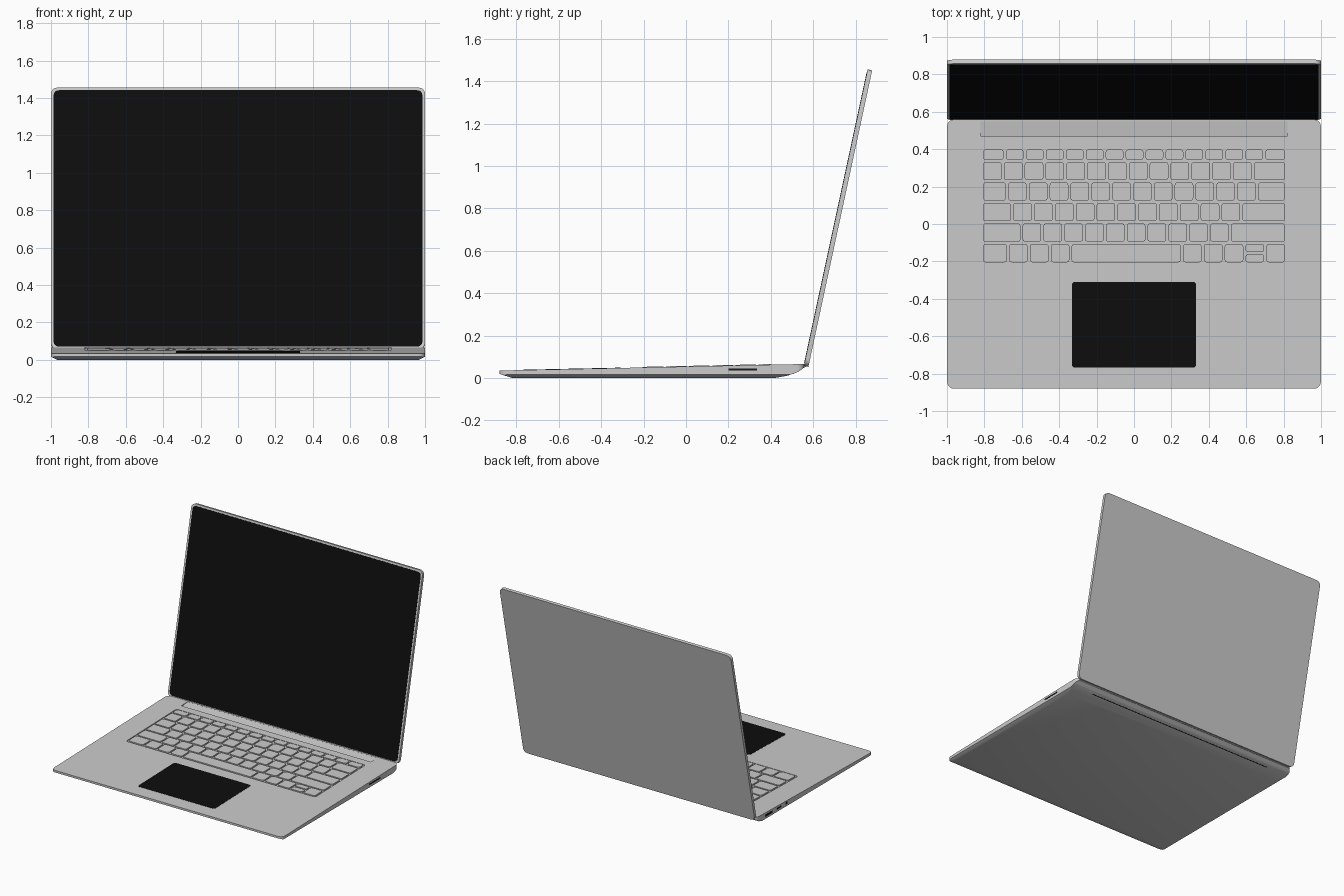
import bpy, bmesh, math
from mathutils import Vector, Matrix

if "Cube" in bpy.data.objects:
    bpy.data.objects.remove(bpy.data.objects["Cube"])


def material(name, v):
    m = bpy.data.materials.new(name)
    m.diffuse_color = (v[0], v[1], v[2], 1)
    m.use_nodes = True
    m.node_tree.nodes["Principled BSDF"].inputs["Base Color"].default_value = m.diffuse_color
    return m


SILVER = material("silver metal", (0.6, 0.6, 0.6))
BLACK = material("gloss black", (0.004, 0.004, 0.004))
DARK = material("port black", (0.01, 0.01, 0.01))


def deck(y, off=0.0):
    """Height of the sloping top of the base."""
    return 0.035 + (y + 0.88) * 0.0215 + off


def prism(bm, x0, x1, y0, y1, r, lo, hi, seg=5):
    """Rounded rectangle in plan, between two height functions of y."""
    pts = []
    corners = [(x1 - r, y1 - r), (x0 + r, y1 - r), (x0 + r, y0 + r), (x1 - r, y0 + r)]
    for k, (cx, cy) in enumerate(corners):
        for i in range(seg + 1):
            a = math.pi / 2 * (k + i / seg)
            pts.append((cx + r * math.cos(a), cy + r * math.sin(a)))
    bot = [bm.verts.new((x, y, lo(y))) for x, y in pts]
    top = [bm.verts.new((x, y, hi(y))) for x, y in pts]
    bm.faces.new(top)
    bm.faces.new(bot[::-1])
    n = len(pts)
    for i in range(n):
        j = (i + 1) % n
        bm.faces.new((bot[i], bot[j], top[j], top[i]))


def finish(bm, name, mat, smooth=True):
    bmesh.ops.recalc_face_normals(bm, faces=bm.faces)
    me = bpy.data.meshes.new(name)
    bm.to_mesh(me)
    bm.free()
    ob = bpy.data.objects.new(name, me)
    bpy.context.collection.objects.link(ob)
    me.materials.append(mat)
    if smooth:
        bpy.ops.object.select_all(action='DESELECT')
        ob.select_set(True)
        bpy.context.view_layer.objects.active = ob
        bpy.ops.object.shade_smooth_by_angle(angle=math.radians(25))
    return ob


def box(name, mat, center, size, rot_x=0.0):
    bm = bmesh.new()
    bmesh.ops.create_cube(bm, size=1)
    bm.transform(Matrix.Translation(center) @ Matrix.Rotation(rot_x, 4, 'X')
                 @ Matrix.Diagonal((*size, 1)))
    return finish(bm, name, mat, False)


def slice_off(bm, co, no):
    """Cut away everything on the normal side of a plane and cap the cut."""
    bmesh.ops.bisect_plane(bm, geom=bm.verts[:] + bm.edges[:] + bm.faces[:],
                           plane_co=co, plane_no=no, clear_outer=True)
    bmesh.ops.holes_fill(bm, edges=[e for e in bm.edges if e.is_boundary], sides=0)


# base: rounded slab with chamfered underside and upswept back
bm = bmesh.new()
prism(bm, -0.999, 0.999, -0.88, 0.558, 0.035, lambda y: 0.0, deck)
slice_off(bm, (0, -0.88, 0.019), (0, -0.019, -0.06))
for s in (-1, 1):
    slice_off(bm, (s, 0, 0.016), (s * 0.016, 0, -0.035))
sweep = [(0.42, 0.0), (0.48, 0.011), (0.53, 0.029), (0.558, 0.05)]
for (ya, za), (yb, zb) in zip(sweep, sweep[1:]):
    slice_off(bm, (0, ya, za), (0, zb - za, ya - yb))
base = finish(bm, "base", SILVER, False)

# cutters: keyboard well and the hinge-side vent groove
bm = bmesh.new()
prism(bm, -0.818, 0.818, -0.215, 0.407, 0.015,
      lambda y: deck(y, -0.006), lambda y: deck(y, 0.03))
well = finish(bm, "well_cutter", SILVER, False)
bm = bmesh.new()
prof = [(0.47, deck(0.47, -0.01)), (0.47, deck(0.47, 0.02)),
        (0.548, deck(0.548, 0.02)), (0.548, deck(0.548, -0.0005))]
ends = [[bm.verts.new((x, y, z)) for y, z in prof] for x in (-0.82, 0.82)]
bm.faces.new(ends[0])
bm.faces.new(ends[1][::-1])
for i in range(4):
    j = (i + 1) % 4
    bm.faces.new((ends[0][i], ends[0][j], ends[1][j], ends[1][i]))
groove = finish(bm, "vent_cutter", SILVER, False)
bpy.context.view_layer.objects.active = base
for cutter in (well, groove):
    mod = base.modifiers.new("cut", 'BOOLEAN')
    mod.object = cutter
    mod.operation = 'DIFFERENCE'
    mod.solver = 'EXACT'
    bpy.ops.object.modifier_apply(modifier=mod.name)
    bpy.data.objects.remove(cutter)
bpy.ops.object.select_all(action='DESELECT')
base.select_set(True)
bpy.ops.object.shade_smooth_by_angle(angle=math.radians(25))

# keyboard: rows given as (front y, back y, key widths in units)
rows = [
    (0.343, 0.398, [1.1] + [0.96] * 13 + [1.05]),
    (0.234, 0.331, [1] * 13 + [1.6]),
    (0.125, 0.222, [1.2] + [1] * 12 + [1.4]),
    (0.015, 0.112, [1.45] + [1] * 11 + [2.15]),
    (-0.095, 0.003, [1.9] + [1] * 10 + [2.7]),
    (-0.205, -0.107, [1.25, 1, 1, 1, 5.35, 1, 1, 1, 1, 1]),
]
bm = bmesh.new()
gap = 0.006
for ri, (y0, y1, widths) in enumerate(rows):
    x, unit = -0.813, 1.626 / sum(widths)
    for ki, w in enumerate(widths):
        x0, x1 = x + gap, x + w * unit - gap
        x += w * unit
        spans = [(y0, y1)]
        if ri == 5 and ki == 8:  # half-height arrow keys
            mid = (y0 + y1) / 2
            spans = [(y0, mid - gap), (mid + gap, y1)]
        for a, b in spans:
            prism(bm, x0, x1, a, b, 0.014, lambda y: deck(y, -0.006),
                  lambda y: deck(y, 0.003), 4)
finish(bm, "keys", SILVER)

# trackpad
bm = bmesh.new()
prism(bm, -0.332, 0.332, -0.767, -0.31, 0.015,
      lambda y: deck(y, -0.002), lambda y: deck(y, 0.0015))
finish(bm, "trackpad", BLACK)

# lid and screen: built flat, then stood up and leaned back
tilt = math.radians(12.14)
stand = Matrix.Translation((0, 0.556, 0.057)) @ Matrix.Rotation(math.pi / 2 - tilt, 4, 'X')
bm = bmesh.new()
prism(bm, -1, 1, 0, 1.431, 0.035, lambda y: -0.022, lambda y: 0.0)
bm.transform(stand)
finish(bm, "lid", SILVER)
bm = bmesh.new()
prism(bm, -0.986, 0.986, 0.014, 1.416, 0.028, lambda y: -0.002, lambda y: 0.0015)
bm.transform(stand)
finish(bm, "screen", BLACK)

# hinge bar tucked between base and lid
bm = bmesh.new()
bmesh.ops.create_cone(bm, cap_ends=True, segments=16, radius1=0.006, radius2=0.006, depth=1.6)
bm.transform(Matrix.Translation((0, 0.56, 0.056)) @ Matrix.Rotation(math.pi / 2, 4, 'Y'))
finish(bm, "hinge", SILVER)

# side ports and the exhaust slot under the back edge
box("charge_port", DARK, (0.998, 0.267, 0.04), (0.004, 0.135, 0.011))
for name, y, w, h in (("large_port", 0.40, 0.085, 0.018),
                      ("small_port", 0.275, 0.05, 0.012),
                      ("audio_jack", 0.185, 0.022, 0.018)):
    box(name, DARK, (-0.998, y, 0.04), (0.004, w, h))
box("exhaust_slot", DARK, (0, 0.505, 0.02), (1.62, 0.006, 0.002), math.atan2(0.018, 0.05))
